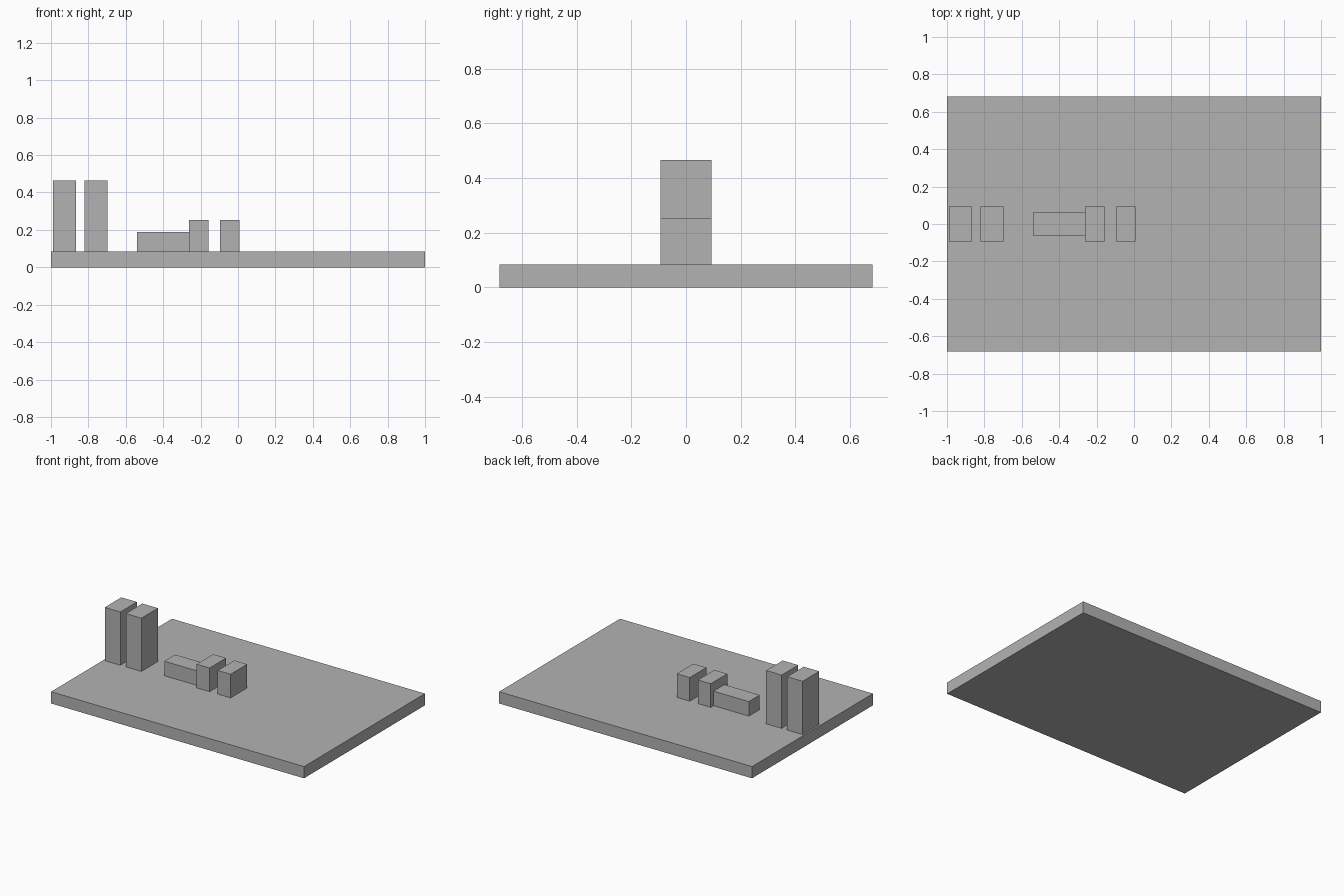
import bpy

# Remove the default object
cube = bpy.data.objects.get("Cube")
if cube:
    bpy.data.objects.remove(cube, do_unlink=True)

# Single grey material
grey = bpy.data.materials.new("plain grey")
grey.use_nodes = True
colour = (0.45, 0.45, 0.45, 1)
grey.diffuse_color = colour
grey.node_tree.nodes["Principled BSDF"].inputs["Base Color"].default_value = colour

BASE_TOP = 0.084


def block(name, x0, x1, depth, z0, z1):
    """Box centred on y = 0, spanning x0..x1 and z0..z1."""
    bpy.ops.mesh.primitive_cube_add(size=1, location=((x0 + x1) / 2, 0, (z0 + z1) / 2))
    ob = bpy.context.object
    ob.name = name
    ob.scale = (x1 - x0, depth, z1 - z0)
    bpy.ops.object.transform_apply(location=False, rotation=False, scale=True)
    ob.data.materials.append(grey)
    return ob


# Base slab
block("base_plate", -1, 1, 1.365, 0, BASE_TOP)

# Pair of tall blocks near the edge
for name, x in (("tall_block_outer", -0.988), ("tall_block_inner", -0.822)):
    block(name, x, x + 0.123, 0.187, BASE_TOP, 0.465)

# Low bar butting against the first short block
block("low_bar", -0.54, -0.261, 0.123, BASE_TOP, 0.188)

# Pair of short blocks
for name, x in (("short_block_outer", -0.261), ("short_block_inner", -0.095)):
    block(name, x, x + 0.102, 0.187, BASE_TOP, 0.253)
